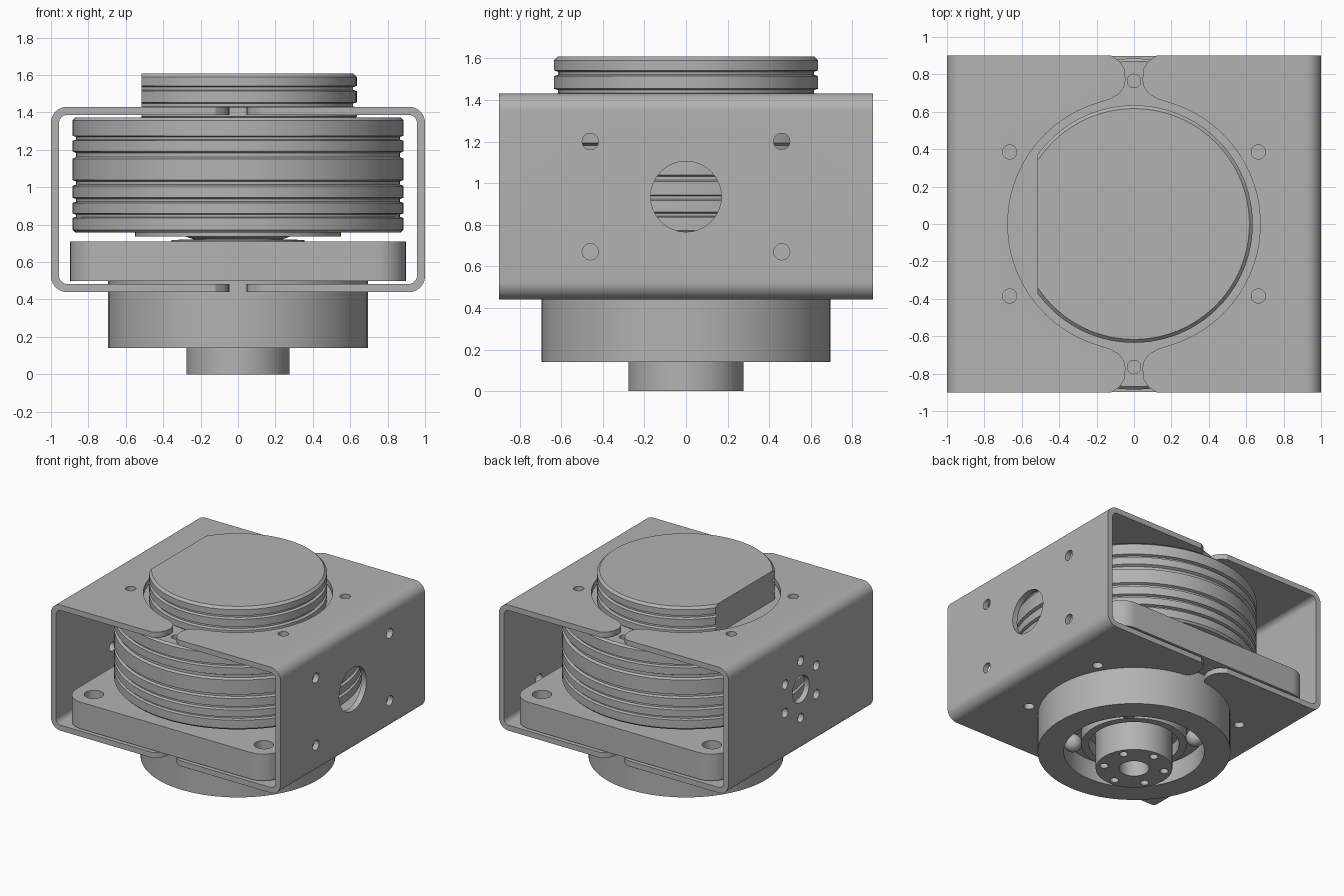
import bpy, bmesh
from math import sin, cos, pi, radians, sqrt
from mathutils import Matrix, Vector

if "Cube" in bpy.data.objects:
    bpy.data.objects.remove(bpy.data.objects["Cube"])

GREY = (0.45, 0.45, 0.45, 1)
mat = bpy.data.materials.new("metal grey")
mat.use_nodes = True
mat.diffuse_color = GREY
mat.node_tree.nodes["Principled BSDF"].inputs["Base Color"].default_value = GREY


def finish(name, bm):
    bmesh.ops.recalc_face_normals(bm, faces=bm.faces)
    mesh = bpy.data.meshes.new(name)
    bm.to_mesh(mesh)
    bm.free()
    mesh.materials.append(mat)
    obj = bpy.data.objects.new(name, mesh)
    bpy.context.scene.collection.objects.link(obj)
    return obj


def smooth(obj):
    bpy.ops.object.select_all(action='DESELECT')
    obj.select_set(True)
    bpy.context.view_layer.objects.active = obj
    bpy.ops.object.shade_smooth_by_angle(angle=radians(30))


def lathe(profile, closed=False, steps=96):
    """Spin an (r, z) outline around the z axis."""
    bm = bmesh.new()
    verts = [bm.verts.new((r, 0, z)) for r, z in profile]
    pairs = list(zip(verts, verts[1:]))
    if closed:
        pairs.append((verts[-1], verts[0]))
    edges = [bm.edges.new(p) for p in pairs]
    bmesh.ops.spin(bm, geom=verts + edges, cent=(0, 0, 0), axis=(0, 0, 1),
                   angle=2 * pi, steps=steps, use_merge=True)
    bmesh.ops.remove_doubles(bm, verts=bm.verts, dist=1e-5)
    return bm


def extrude(points, vector):
    """Solid from a planar outline pushed along a vector."""
    bm = bmesh.new()
    face = bm.faces.new([bm.verts.new(p) for p in points])
    new = bmesh.ops.extrude_face_region(bm, geom=[face])["geom"]
    bmesh.ops.translate(bm, vec=vector, verts=[g for g in new if isinstance(g, bmesh.types.BMVert)])
    return bm


def rounded(hw, hh, r, steps=10):
    """Outline of a rounded rectangle."""
    pts = []
    for k, (sx, sy) in enumerate([(1, 1), (-1, 1), (-1, -1), (1, -1)]):
        for i in range(steps + 1):
            a = pi / 2 * (k + i / steps)
            pts.append((sx * (hw - r) + r * cos(a), sy * (hh - r) + r * sin(a)))
    return pts


def drill(bm, centre, radius, depth, axis='Z'):
    turn = Matrix.Rotation(pi / 2, 4, 'Y') if axis == 'X' else Matrix()
    bmesh.ops.create_cone(bm, cap_ends=True, segments=32, radius1=radius, radius2=radius,
                          depth=depth, matrix=Matrix.Translation(centre) @ turn)


def cut(obj, *cutter_meshes):
    """Subtract cutters, bake the result and drop the cutters."""
    cutters = [finish("cutter", bm) for bm in cutter_meshes]
    for c in cutters:
        c.hide_render = True
        mod = obj.modifiers.new("cut", 'BOOLEAN')
        mod.operation, mod.solver, mod.object = 'DIFFERENCE', 'EXACT', c
    graph = bpy.context.evaluated_depsgraph_get()
    obj_mesh = bpy.data.meshes.new_from_object(obj.evaluated_get(graph))
    obj.modifiers.clear()
    obj.data = obj_mesh
    for c in cutters:
        bpy.data.objects.remove(c)


def grooved(radius, low, high, bevel, grooves, depth=0.02):
    """Ribbed drum outline from the bottom axis to the top axis."""
    pts = [(0, low), (radius - bevel, low), (radius, low + bevel)]
    for z, half in grooves:
        pts += [(radius, z - half), (radius - depth, z - half * 0.5),
                (radius - depth, z + half * 0.5), (radius, z + half)]
    return pts + [(radius, high - bevel), (radius - bevel, high), (0, high)]


MID, HALF_H = 0.935, 0.495
HEX = [radians(30 + 60 * k) for k in range(6)]

# Sheet metal housing: rounded tube open at front and back
housing = finish("housing", extrude(
    [(x, -0.9, z + MID) for x, z in rounded(1, HALF_H, 0.085)], (0, 1.8, 0)))
inside = extrude([(x, -1, z + MID) for x, z in rounded(0.957, HALF_H - 0.043, 0.045)], (0, 2, 0))

# Round opening with flared slots, through top and bottom sheets
side = [(0.14, 0.95), (0.12, 0.9), (0.075, 0.87), (0.052, 0.83), (0.045, 0.77),
        (0.054, 0.73), (0.08, 0.695), (0.13, 0.667), (0.2, 0.645)]
R = 0.675
a0 = pi / 2 - 0.3007
arc = [(R * cos(a0 * (1 - 2 * i / 48)), R * sin(a0 * (1 - 2 * i / 48))) for i in range(1, 48)]
right = side + arc + [(x, -y) for x, y in reversed(side)]
outline = right + [(-x, y) for x, y in reversed(right)]
opening = extrude([(x, y, 0.3) for x, y in outline], (0, 0, 1.3))

# Screw holes in the four walls
holes = bmesh.new()
for sx in (-1, 1):
    for sy in (-1, 1):
        drill(holes, (sx * 0.665, sy * 0.385, 1), 0.038, 1.5)
        drill(holes, (1, sy * 0.46, MID + sx * 0.265), 0.039, 0.3, 'X')
drill(holes, (1, 0, MID), 0.17, 0.3, 'X')
drill(holes, (-1, 0, MID), 0.105, 0.3, 'X')
for a in HEX:
    drill(holes, (-1, 0.225 * cos(a), MID + 0.225 * sin(a)), 0.036, 0.3, 'X')
cut(housing, inside, opening, holes)

# Ribbed drum with two small holes in its top
drum = finish("ribbed_drum", lathe(grooved(
    0.885, 0.757, 1.372, 0.015,
    [(0.848, 0.012), (0.93, 0.014), (1.023, 0.016), (1.172, 0.02), (1.262, 0.013)])))
pins = bmesh.new()
for s in (-1, 1):
    drill(pins, (0, s * 0.765, 1.372), 0.036, 0.1)
cut(drum, pins)

# Top cap with a flat on one side
bm = lathe(grooved(0.635, 1.36, 1.608, 0.018, [(1.44, 0.014), (1.528, 0.014)]))
res = bmesh.ops.bisect_plane(bm, geom=bm.verts[:] + bm.edges[:] + bm.faces[:],
                             plane_co=(-0.515, 0, 0), plane_no=(-1, 0, 0), clear_outer=True)
bmesh.ops.holes_fill(bm, edges=[e for e in bm.edges if e.is_boundary])
cap = finish("top_cap", bm)

# Stepped spacer between drum and flange
spacer = finish("spacer", lathe([(0, 0.7), (0.355, 0.7), (0.355, 0.718), (0.24, 0.722),
                                 (0.28, 0.737), (0.55, 0.737), (0.55, 0.76), (0, 0.76)]))

# Square mounting flange with corner holes
flange = finish("mounting_flange", extrude(
    [(x, y, 0.5) for x, y in rounded(0.897, 0.897, 0.16)], (0, 0, 0.21)))
corners = bmesh.new()
for sx in (-1, 1):
    for sy in (-1, 1):
        drill(corners, (sx * 0.74, sy * 0.735, 0.6), 0.07, 0.4)
cut(flange, corners)

# Bearing housing, inner race and balls
bearing = finish("bearing_housing", lathe(
    [(0, 0.51), (0.695, 0.51), (0.695, 0.14), (0.507, 0.14), (0.507, 0.3), (0, 0.3)]))
race = finish("inner_race", lathe(
    [(0.325, 0.2), (0.38, 0.2), (0.38, 0.31), (0.325, 0.31)], closed=True))
bm = bmesh.new()
for k in range(4):
    a = radians(45 + 90 * k)
    bmesh.ops.create_uvsphere(bm, u_segments=24, v_segments=16, radius=0.068,
                              matrix=Matrix.Translation((0.443 * cos(a), 0.443 * sin(a), 0.235)))
balls = finish("bearing_balls", bm)

# Output shaft with centre bore and bolt circle
shaft = finish("output_shaft", lathe([(0, 0), (0.276, 0), (0.276, 0.31), (0, 0.31)]))
bores = bmesh.new()
drill(bores, (0, 0, 0.1), 0.108, 0.3)
for a in HEX:
    drill(bores, (0.22 * cos(a), 0.22 * sin(a), 0), 0.031, 0.3)
cut(shaft, bores)

for obj in (housing, drum, cap, spacer, flange, bearing, race, balls, shaft):
    smooth(obj)
